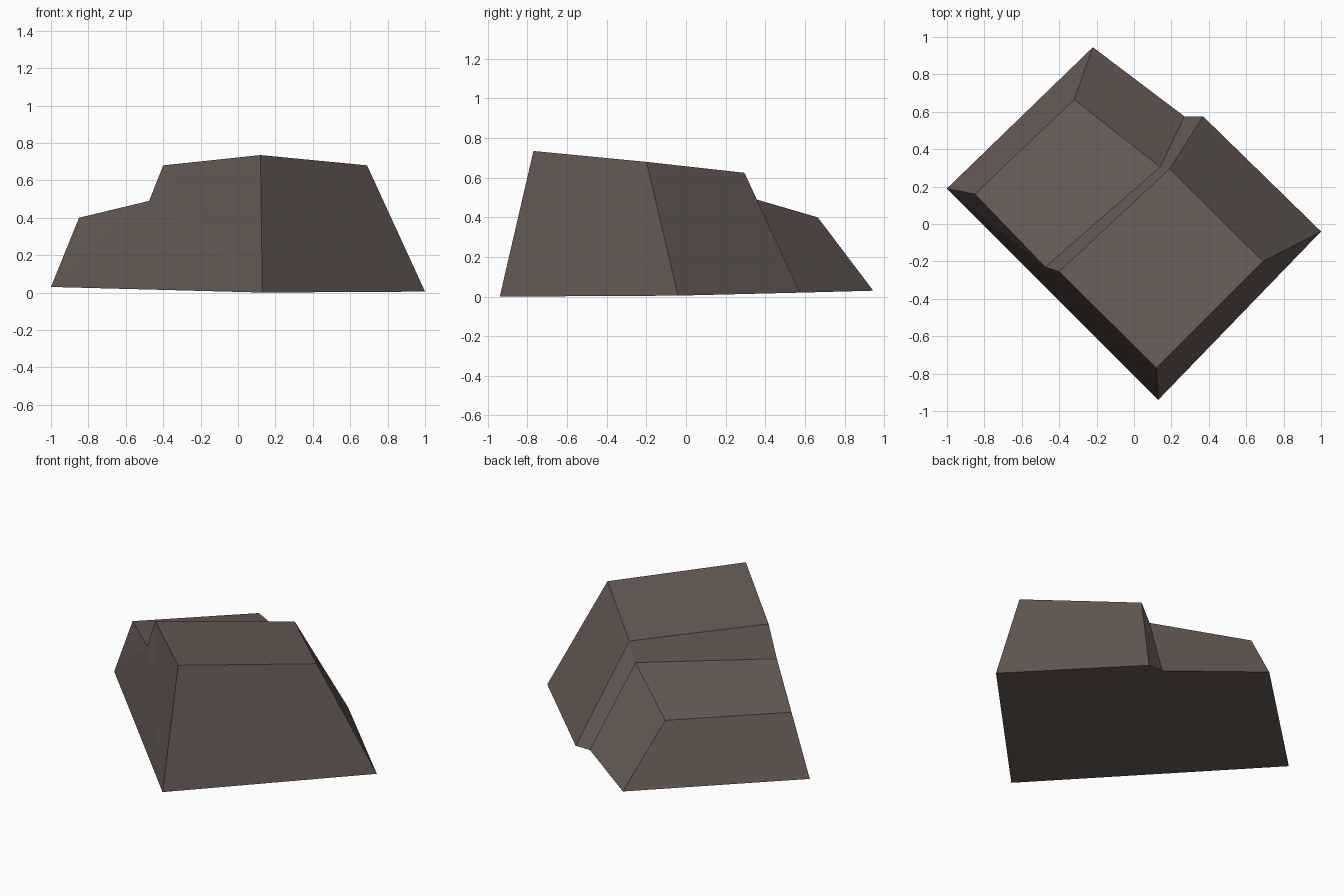
import bpy
import bmesh

cube = bpy.data.objects.get("Cube")
if cube:
    bpy.data.objects.remove(cube, do_unlink=True)


def flat_material(name, colour):
    material = bpy.data.materials.new(name)
    material.use_nodes = True
    material.diffuse_color = colour
    shader = material.node_tree.nodes["Principled BSDF"]
    shader.inputs["Base Color"].default_value = colour
    shader.inputs["Roughness"].default_value = 1.0
    return material


# Corners of the stepped boulder: ground outline, tall step, low step
corners = {
    "ground_west": (-1, 0.19, 0.03),
    "ground_south": (0.13, -0.94, 0),
    "ground_east": (1, -0.04, 0.005),
    "ground_notch_east": (0.37, 0.575, 0.02),
    "ground_notch_west": (0.27, 0.575, 0.02),
    "ground_north": (-0.22, 0.945, 0.03),
    "tall_west": (-0.4, -0.255, 0.68),
    "tall_south": (0.12, -0.77, 0.735),
    "tall_east": (0.69, -0.2, 0.68),
    "tall_north": (0.19, 0.295, 0.625),
    "low_south": (-0.475, -0.23, 0.49),
    "low_east": (0.14, 0.305, 0.505),
    "low_north": (-0.32, 0.665, 0.4),
    "low_west": (-0.85, 0.16, 0.4),
}

faces = [
    # underside
    "ground_west ground_north ground_notch_west ground_notch_east ground_east ground_south",
    # step tops and the riser between them
    "tall_west tall_south tall_east tall_north",
    "low_west low_south low_east low_north",
    "low_south tall_west tall_north low_east",
    # outer walls
    "ground_south ground_east tall_east tall_south",
    "ground_east ground_notch_east tall_north tall_east",
    "ground_notch_east ground_notch_west low_east tall_north",
    "ground_notch_west ground_north low_north low_east",
    "ground_north ground_west low_west low_north",
    # long flat wall spanning both steps
    "ground_west low_south low_west",
    "ground_west ground_south low_south",
    "ground_south tall_west low_south",
    "ground_south tall_south tall_west",
]

bm = bmesh.new()
verts = {name: bm.verts.new(position) for name, position in corners.items()}
for face in faces:
    bm.faces.new([verts[name] for name in face.split()])
bmesh.ops.recalc_face_normals(bm, faces=bm.faces)

mesh = bpy.data.meshes.new("stepped_rock")
bm.to_mesh(mesh)
bm.free()
mesh.materials.append(flat_material("brown grey stone", (0.136, 0.106, 0.094, 1)))
rock = bpy.data.objects.new("stepped_rock", mesh)
bpy.context.collection.objects.link(rock)
